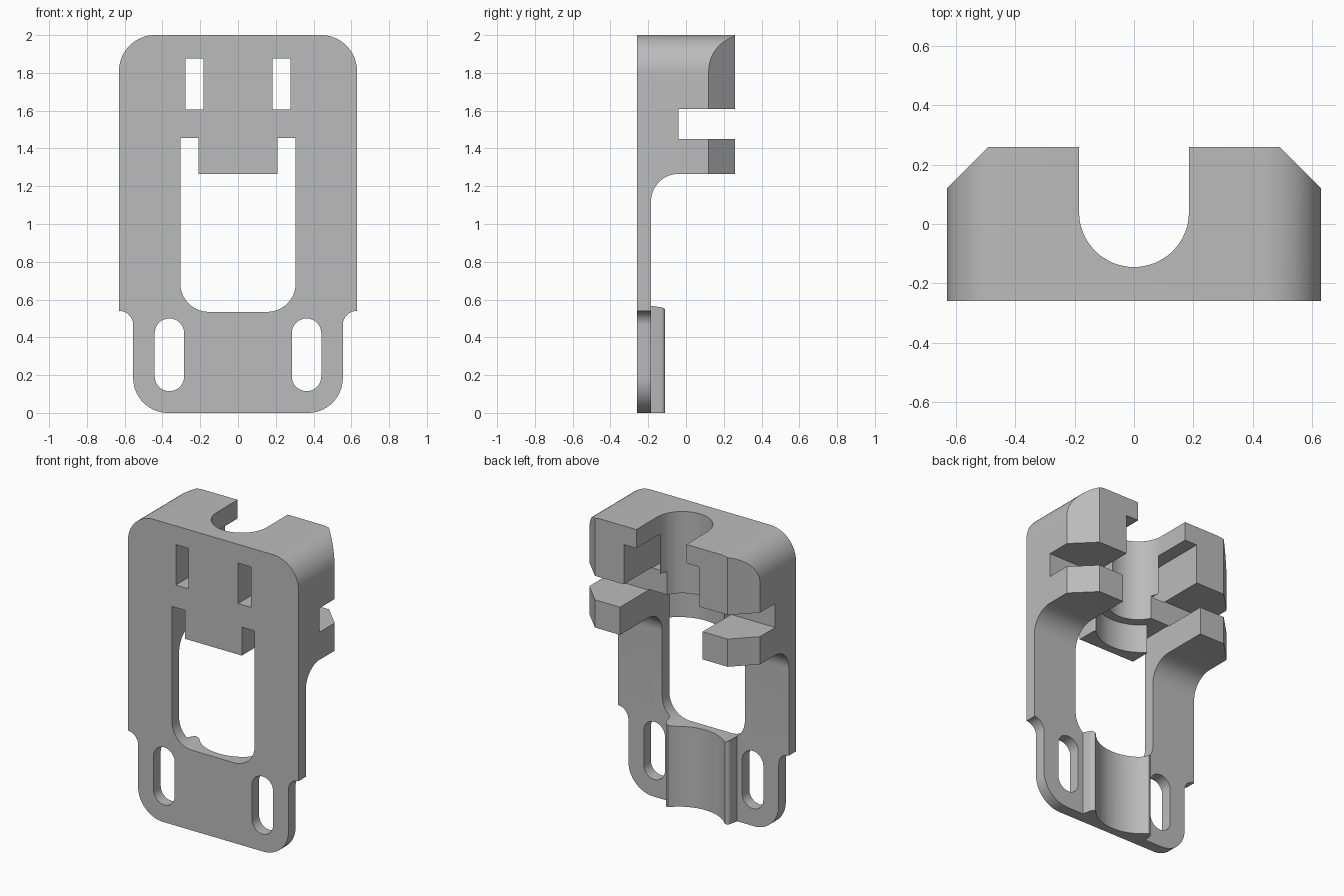
import bpy, bmesh
from math import sin, cos, radians
from mathutils import Vector

cube = bpy.data.objects.get("Cube")
if cube:
    bpy.data.objects.remove(cube, do_unlink=True)

grey = bpy.data.materials.new("plain grey")
grey.use_nodes = True
colour = (0.5, 0.5, 0.5, 1)
grey.diffuse_color = colour
grey.node_tree.nodes["Principled BSDF"].inputs["Base Color"].default_value = colour


def arc(cx, cy, r, start, end, steps=16):
    angles = [radians(start + (end - start) * i / steps) for i in range(steps + 1)]
    return [(cx + r * cos(a), cy + r * sin(a)) for a in angles]


def mirrored(half):
    """Close a right-hand half outline by reflecting it in x = 0."""
    return half + [(-a, b) for a, b in reversed(half)]


AXES = {"x": lambda a, b, d: (d, a, b),
        "y": lambda a, b, d: (a, d, b),
        "z": lambda a, b, d: (a, b, d)}


def prism(name, outline, axis, low, high):
    """Extrude a flat outline along an axis."""
    place = AXES[axis]
    bm = bmesh.new()
    face = bm.faces.new([bm.verts.new(place(a, b, low)) for a, b in outline])
    new = bmesh.ops.extrude_face_region(bm, geom=[face])["geom"]
    shift = Vector(place(0, 0, high - low))
    bmesh.ops.translate(bm, vec=shift, verts=[v for v in new if isinstance(v, bmesh.types.BMVert)])
    bmesh.ops.recalc_face_normals(bm, faces=bm.faces)
    mesh = bpy.data.meshes.new(name)
    bm.to_mesh(mesh)
    bm.free()
    mesh.materials.append(grey)
    obj = bpy.data.objects.new(name, mesh)
    bpy.context.collection.objects.link(obj)
    return obj


def box(a0, a1, b0, b1):
    return [(a0, b0), (a1, b0), (a1, b1), (a0, b1)]


def combine(target, tool, operation):
    """Apply a boolean and discard the tool."""
    tool.hide_render = True
    mod = target.modifiers.new(operation, "BOOLEAN")
    mod.operation, mod.solver, mod.object = operation, "EXACT", tool
    bpy.context.view_layer.objects.active = target
    bpy.ops.object.modifier_apply(modifier=mod.name)
    bpy.data.objects.remove(tool, do_unlink=True)


# Side profile: thin plate swelling into the deep upper block
side = [(-0.26, 0), (-0.185, 0)] + arc(-0.04, 1.12, 0.145, 180, 90) + [(0.26, 1.265), (0.26, 2), (-0.26, 2)]
bracket = prism("bracket", side, "x", -0.8, 0.8)

# Front outline with rounded corners and stepped-in foot
front = (arc(0.37, 0.185, 0.185, -90, 0) + arc(0.63, 0.465, 0.075, 180, 90)
         + arc(0.44, 1.81, 0.19, 0, 90))
combine(bracket, prism("front_outline", mirrored(front), "y", -0.4, 0.4), "INTERSECT")

# Chamfered rear corners
plan = [(0.7, -0.4), (0.7, 0.05), (0.49, 0.26), (0.45, 0.3)]
combine(bracket, prism("plan_outline", mirrored(plan), "z", -0.1, 2.1), "INTERSECT")

# Lower cradle, trimmed by the large window
horn = [(0.25, -0.22), (0.247, -0.18), (0.238, -0.14)] + arc(0.212, -0.135, 0.025, 0, 120, 8)
combine(bracket, prism("cradle", mirrored(horn), "z", 0, 0.62), "UNION")
window = arc(0.155, 0.685, 0.15, -90, 0) + [(0.305, 1.455)]
combine(bracket, prism("window", mirrored(window), "y", -0.4, 0.4), "DIFFERENCE")

# Hanging tab with matching horns
tab = [(0.21, -0.26)] + arc(0.185, -0.135, 0.025, 0, 120, 8)
combine(bracket, prism("tab", mirrored(tab), "z", 1.265, 1.5), "UNION")

# Round groove shared by cradle and tab
combine(bracket, prism("groove", arc(0, 0.075, 0.28, 0, 354, 59), "z", -0.1, 1.455), "DIFFERENCE")

# U channel through the upper block
channel = [(0.185, 0.4), (-0.185, 0.4)] + arc(0, 0.04, 0.185, 180, 360, 32)
combine(bracket, prism("channel", channel, "z", 1.44, 2.1), "DIFFERENCE")

# Cross slot from the rear
combine(bracket, prism("cross_slot", box(-0.04, 0.4, 1.45, 1.61), "x", -0.8, 0.8), "DIFFERENCE")

# Paired upper holes and mounting slots
for s in (-1, 1):
    hole = box(s * 0.183, s * 0.277, 1.605, 1.875)
    combine(bracket, prism("upper_hole", hole, "y", -0.4, 0.4), "DIFFERENCE")
    slot = arc(s * 0.363, 0.193, 0.078, 180, 360) + arc(s * 0.363, 0.422, 0.078, 0, 180)
    combine(bracket, prism("mounting_slot", slot, "y", -0.4, 0.4), "DIFFERENCE")

# Smooth curves, crisp edges
bpy.ops.object.select_all(action="DESELECT")
bracket.select_set(True)
bpy.context.view_layer.objects.active = bracket
bpy.ops.object.shade_smooth_by_angle(angle=radians(30))
